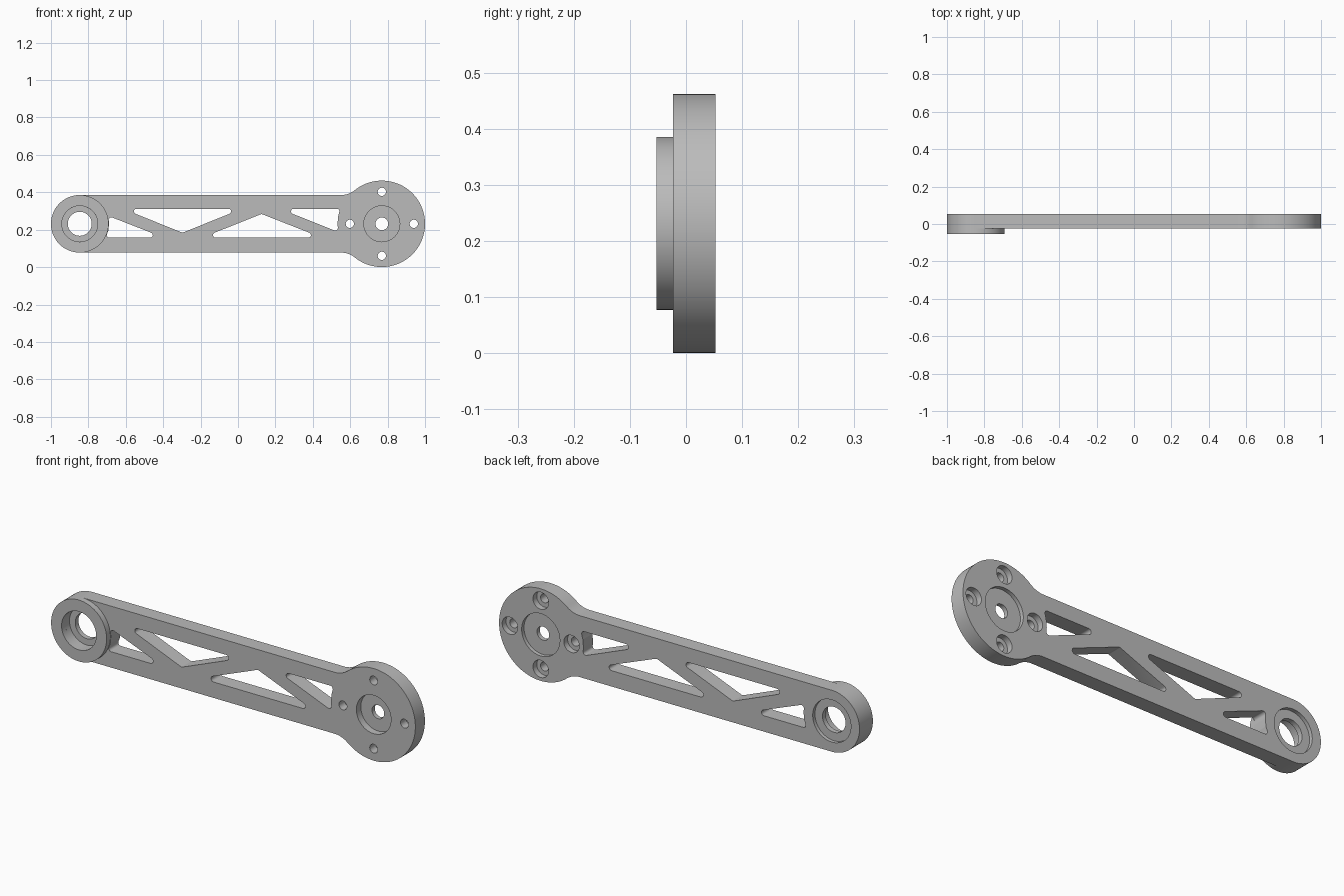
import bpy, bmesh
from math import sin, cos, pi, sqrt, atan2, tan, radians
from mathutils import Vector

old = bpy.data.objects.get("Cube")
if old:
    bpy.data.objects.remove(old, do_unlink=True)

MID = 0.2315                                # height of the centre line
BOSS_X, BOSS_R = -0.846, 0.154
HUB_X, HUB_R = 0.769, 0.231
FRONT, BACK, BOSS_FRONT = -0.023, 0.053, -0.053
OUT = 0.1                                   # cutters reach past the part

grey = bpy.data.materials.new("light_grey_metal")
grey.use_nodes = True
grey.diffuse_color = (0.5, 0.5, 0.5, 1)
grey.node_tree.nodes["Principled BSDF"].inputs["Base Color"].default_value = (0.5, 0.5, 0.5, 1)


def arc(cx, cz, r, a0, a1, n):
    return [(cx + r * cos(a0 + (a1 - a0) * i / n), cz + r * sin(a0 + (a1 - a0) * i / n))
            for i in range(n + 1)]


def prism(bm, outline, y0, y1):
    """Extrude an x-z outline between two depths."""
    face = bm.faces.new([bm.verts.new((x, y0, z)) for x, z in outline])
    top = bmesh.ops.extrude_face_region(bm, geom=[face])["geom"]
    moved = [v for v in top if isinstance(v, bmesh.types.BMVert)]
    bmesh.ops.translate(bm, vec=(0, y1 - y0, 0), verts=moved)


def lathe(bm, cx, cz, profile, closed=False, n=64):
    """Turn a (depth, radius) profile about a front-to-back axis."""
    rings = [[bm.verts.new((x, y, z)) for x, z in arc(cx, cz, r, 0, 2 * pi, n)[:-1]]
             for y, r in profile]
    pairs = list(zip(rings, rings[1:]))
    if closed:
        pairs.append((rings[-1], rings[0]))
    else:
        bm.faces.new(rings[0])
        bm.faces.new(rings[-1])
    for a, b in pairs:
        for i in range(n):
            j = (i + 1) % n
            bm.faces.new((a[i], a[j], b[j], b[i]))


def rounded(points, r=0.014, n=6):
    """Replace each corner of a polygon with a tangent arc."""
    result = []
    for i, p in enumerate(points):
        p = Vector(p)
        u = (Vector(points[i - 1]) - p).normalized()
        v = (Vector(points[(i + 1) % len(points)]) - p).normalized()
        half = u.angle(v) / 2
        centre = p + (u + v).normalized() * (r / sin(half))
        t0, t1 = p + u * (r / tan(half)) - centre, p + v * (r / tan(half)) - centre
        a0 = atan2(t0.y, t0.x)
        turn = (atan2(t1.y, t1.x) - a0 + pi) % (2 * pi) - pi
        steps = n if abs(turn) > 0.6 else 2
        result += arc(centre.x, centre.y, r, a0, a0 + turn, steps)
    return result


def finish(name, bm):
    bmesh.ops.recalc_face_normals(bm, faces=bm.faces[:])
    mesh = bpy.data.meshes.new(name)
    bm.to_mesh(mesh)
    bm.free()
    ob = bpy.data.objects.new(name, mesh)
    bpy.context.collection.objects.link(ob)
    mesh.materials.append(grey)
    return ob


def smooth(mesh):
    for p in mesh.polygons:
        p.use_smooth = True
    mesh.set_sharp_from_angle(angle=radians(30))


# Arm plate: round end, straight sides, fillets into the wide hub
FILLET = 0.115
dx = sqrt((HUB_R + FILLET) ** 2 - (BOSS_R + FILLET) ** 2)
join = atan2(BOSS_R + FILLET, -dx)
upper = arc(BOSS_X, MID, BOSS_R, pi, pi / 2, 24)
upper += arc(HUB_X - dx, MID + BOSS_R + FILLET, FILLET, -pi / 2, join - pi, 10)
upper += arc(HUB_X, MID, HUB_R, join, 0, 40)[1:]
lower = [(x, 2 * MID - z) for x, z in reversed(upper[1:-1])]
bm = bmesh.new()
prism(bm, upper + lower, FRONT, BACK)
arm = finish("arm_plate", bm)

# Truss windows; the end ones follow the boss and the hub
TOP, LOW = 0.312, 0.157


def beside(cx, r, z):
    return (cx + r / abs(r) * sqrt(r * r - (z - MID) ** 2), z)


windows = [
    [(-0.395, LOW)] + [beside(BOSS_X, 0.157, z) for z in (LOW, 0.195, 0.235, 0.274)],
    [(-0.615, TOP), (0.022, TOP), (-0.297, 0.184)],
    [(-0.193, LOW), (0.45, LOW), (0.126, 0.284)],
    [(0.224, TOP)] + [beside(HUB_X, -0.237, z) for z in (TOP, 0.27, 0.23, 0.188)],
]
cut = bmesh.new()
for w in windows:
    prism(cut, rounded(w), -OUT, OUT)


# Stepped bores: front recess, through hole, back recess
def bore(cx, cz, front_r, front_y, hole_r, back_y, back_r):
    profile = [(-OUT, front_r), (front_y, front_r), (front_y, hole_r)] if front_r else [(-OUT, hole_r)]
    lathe(cut, cx, cz, profile + [(back_y, hole_r), (back_y, back_r), (OUT, back_r)])


bore(BOSS_X, MID, 0.096, 0.01, 0.064, 0.035, 0.106)
bore(HUB_X, MID, 0.096, 0.012, 0.034, 0.034, 0.106)
for k in range(4):
    a = k * pi / 2
    bore(HUB_X + 0.171 * cos(a), MID + 0.171 * sin(a), None, 0, 0.022, 0.023, 0.043)
cutter = finish("cutter", cut)
cutter.hide_render = True

# Cut the plate and drop the cutter
mod = arm.modifiers.new("cutouts", "BOOLEAN")
mod.operation, mod.solver, mod.object = "DIFFERENCE", "EXACT", cutter
bpy.context.view_layer.update()
graph = bpy.context.evaluated_depsgraph_get()
result = bpy.data.meshes.new_from_object(arm.evaluated_get(graph))
arm.modifiers.clear()
arm.data = result
bpy.data.objects.remove(cutter, do_unlink=True)
smooth(arm.data)

# Raised boss ring on the front of the narrow end
bm = bmesh.new()
lathe(bm, BOSS_X, MID, [(BOSS_FRONT, 0.096), (BOSS_FRONT, BOSS_R), (FRONT, BOSS_R), (FRONT, 0.096)],
      closed=True, n=96)
smooth(finish("boss_ring", bm).data)
